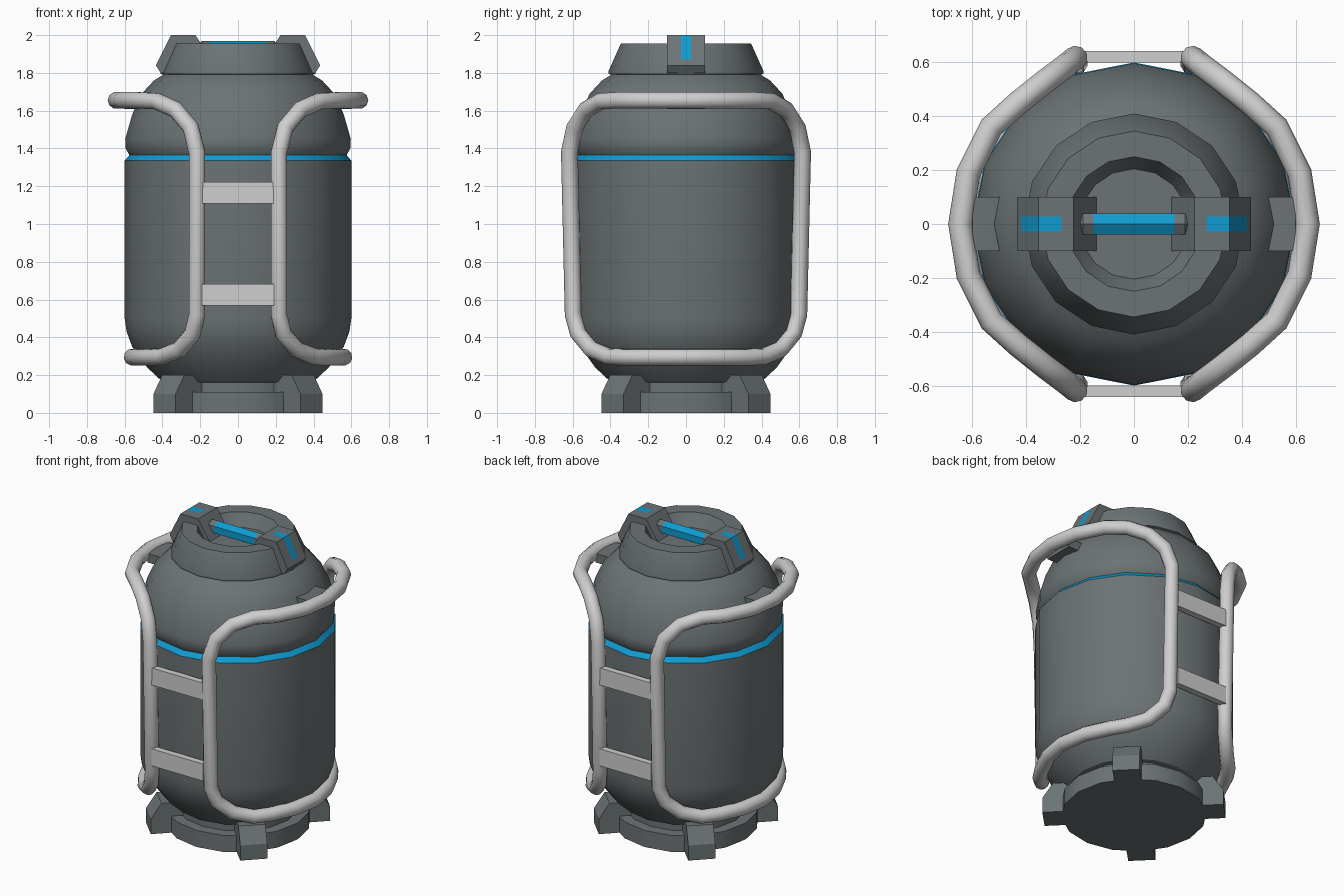
import bpy, math
from mathutils import Matrix

if "Cube" in bpy.data.objects:
    bpy.data.objects.remove(bpy.data.objects["Cube"])


def material(name, rgb):
    m = bpy.data.materials.new(name)
    m.diffuse_color = (*rgb, 1)
    m.use_nodes = True
    m.node_tree.nodes["Principled BSDF"].inputs["Base Color"].default_value = m.diffuse_color
    return m


GREY = material("dark_grey", (0.15, 0.172, 0.178))
BLUE = material("bright_blue", (0.005, 0.33, 0.64))
LIGHT = material("light_grey", (0.62, 0.62, 0.62))


def make(name, verts, faces, mats, rule=None, angle=30, matrix=None):
    me = bpy.data.meshes.new(name)
    me.from_pydata(verts, [], faces)
    for m in mats:
        me.materials.append(m)
    if matrix:
        me.transform(matrix)
    me.update()
    if rule:
        for p in me.polygons:
            p.material_index = int(rule(p.center))
    me.shade_smooth()
    me.set_sharp_from_angle(angle=math.radians(angle))
    ob = bpy.data.objects.new(name, me)
    bpy.context.collection.objects.link(ob)
    return ob


def lathe(name, profile, mats, segs=16, **kw):
    """Revolve (radius, z) points, listed bottom to top, with flat caps."""
    verts = [(r * math.sin(2 * math.pi * i / segs), -r * math.cos(2 * math.pi * i / segs), z)
             for r, z in profile for i in range(segs)]
    faces = [(k * segs + i, k * segs + (i + 1) % segs,
              (k + 1) * segs + (i + 1) % segs, (k + 1) * segs + i)
             for k in range(len(profile) - 1) for i in range(segs)]
    faces.append(tuple(reversed(range(segs))))
    faces.append(tuple(range((len(profile) - 1) * segs, len(profile) * segs)))
    return make(name, verts, faces, mats, **kw)


def prism(name, profile, ys, mats, **kw):
    """Extrude counter-clockwise (x, z) points through the y positions."""
    n = len(profile)
    verts = [(x, y, z) for y in ys for x, z in profile]
    faces = [(k * n + i, (k + 1) * n + i, (k + 1) * n + (i + 1) % n, k * n + (i + 1) % n)
             for k in range(len(ys) - 1) for i in range(n)]
    faces.append(tuple(range(n)))
    faces.append(tuple(reversed(range((len(ys) - 1) * n, len(ys) * n))))
    return make(name, verts, faces, mats, **kw)


# canister body with blue groove
lathe("canister_body", [(.37, .10), (.37, .16), (.40, .165), (.48, .24), (.56, .35), (.59, .43),
                        (.6, .5), (.6, 1.335), (.575, 1.365), (.595, 1.4), (.597, 1.45),
                        (.56, 1.58), (.51, 1.69), (.445, 1.76), (.38, 1.80)],
      [GREY, BLUE], rule=lambda c: 1.34 < c.z < 1.36)

# base ring and top collar with recess
lathe("base_ring", [(.44, 0), (.44, .11), (.36, .11)], [GREY])
lathe("top_collar", [(.38, 1.785), (.41, 1.795), (.41, 1.81), (.345, 1.955), (.25, 1.955),
                     (.205, 1.87)], [GREY])

# four diagonal feet
foot = [(.30, 0), (.55, 0), (.55, .10), (.485, .20), (.32, .20)]
for i in range(4):
    prism(f"foot_{i + 1}", foot, [-.083, .083], [GREY],
          matrix=Matrix.Rotation(math.radians(45 + 90 * i), 4, 'Z'))

# blocks holding the carry bar, with blue stripes, and rail clips
block = [(.14, 1.87), (.30, 1.79), (.41, 1.80), (.435, 1.84), (.42, 1.87), (.355, 2.0),
         (.27, 2.0), (.225, 2.0)]
clip = [(.42, 1.61), (.60, 1.61), (.60, 1.67), (.50, 1.67), (.42, 1.64)]
for side, ang in (("right", 0), ("left", math.pi)):
    rot = Matrix.Rotation(ang, 4, 'Z')
    prism(f"top_block_{side}", block, [-.1, -.027, .027, .1], [GREY, BLUE], matrix=rot,
          rule=lambda c: abs(c.y) < .01 and c.z > 1.9 and abs(c.x) > .27)
    prism(f"rail_clip_{side}", clip, [-.1, .1], [GREY], matrix=rot)

# six-sided carry bar with blue grip
lathe("carry_bar", [(.028, -.21), (.045, -.19), (.045, -.15), (.045, .15), (.045, .19), (.028, .21)],
      [GREY, BLUE], segs=6, rule=lambda c: abs(c.x) < .1,
      matrix=Matrix.Translation((0, 0, 1.925)) @ Matrix.Rotation(math.pi / 2, 4, 'Y')
      @ Matrix.Rotation(math.pi / 2, 4, 'Z'))

# tubular side rails, each a closed loop mirrored front to back
half = [(.645, 0, 1.655), (.615, .19, 1.655), (.53, .36, 1.655), (.43, .45, 1.65), (.33, .53, 1.605),
        (.25, .59, 1.51), (.217, .617, 1.38), (.217, .597, .52), (.24, .57, .42),
        (.31, .50, .335), (.40, .41, .298), (.46, .32, .295), (.53, .17, .295), (.56, 0, .295)]
loop = half + [(x, -y, z) for x, y, z in reversed(half[1:-1])]
for side, s in (("right", 1), ("left", -1)):
    cu = bpy.data.curves.new(f"side_rail_{side}", 'CURVE')
    cu.dimensions = '3D'
    cu.bevel_depth = .045
    cu.bevel_resolution = 3
    sp = cu.splines.new('POLY')
    sp.points.add(len(loop) - 1)
    for p, (x, y, z) in zip(sp.points, loop):
        p.co = (s * x, y, z, 1)
    sp.use_cyclic_u = True
    cu.materials.append(LIGHT)
    bpy.context.collection.objects.link(bpy.data.objects.new(f"side_rail_{side}", cu))

# flat rungs joining the rails, front and back
for face, s in (("front", -1), ("back", 1)):
    for level, z in (("lower", .625), ("upper", 1.165)):
        prism(f"{face}_{level}_rung", [(-.19, z - .057), (.19, z - .057), (.19, z + .057), (-.19, z + .057)],
              sorted([s * .6, s * .642]), [LIGHT])
